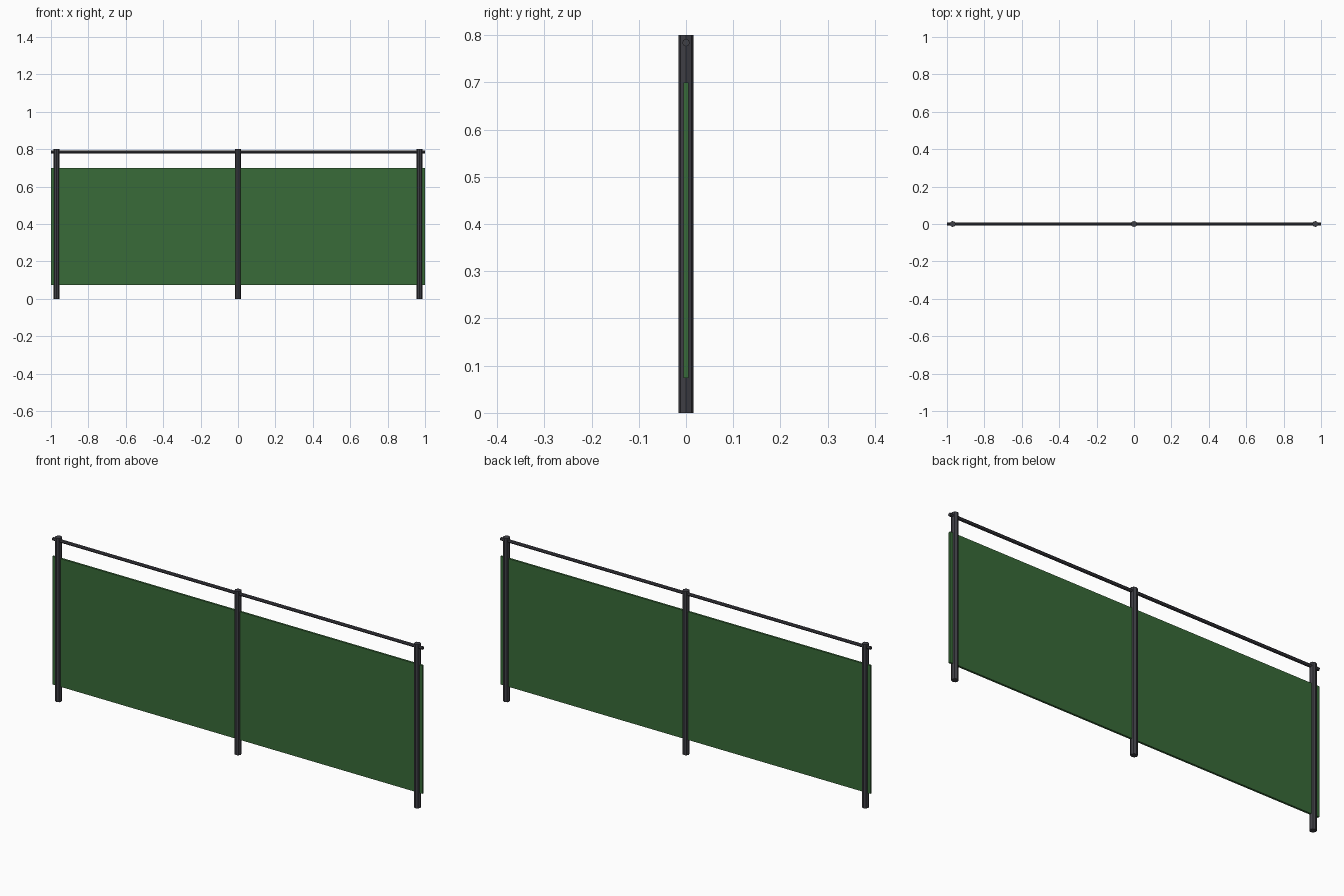
import bpy
from math import pi

cube = bpy.data.objects.get("Cube")
if cube:
    bpy.data.objects.remove(cube, do_unlink=True)


def material(name, colour):
    m = bpy.data.materials.new(name)
    m.use_nodes = True
    m.diffuse_color = colour
    bsdf = m.node_tree.nodes["Principled BSDF"]
    bsdf.inputs["Base Color"].default_value = colour
    bsdf.inputs["Roughness"].default_value = 0.7
    return m


metal = material("dark grey metal", (0.05, 0.05, 0.06, 1))
green = material("green mesh", (0.04, 0.145, 0.04, 1))


def rod(name, radius, length, location, rotation=(0, 0, 0)):
    bpy.ops.mesh.primitive_cylinder_add(
        vertices=8, radius=radius, depth=length, location=location, rotation=rotation)
    obj = bpy.context.object
    obj.name = name
    obj.data.materials.append(metal)
    return obj


# Upright posts
for side, x in (("right", -0.97), ("middle", 0), ("left", 0.97)):
    rod(side + "_post", 0.016, 0.8, (x, 0, 0.4))

# Top rail
rod("top_rail", 0.008, 2, (0, 0, 0.784), (0, pi / 2, 0))

# Infill panel
bpy.ops.mesh.primitive_cube_add(size=1, location=(0, 0, 0.387))
panel = bpy.context.object
panel.name = "infill_panel"
panel.scale = (2, 0.01, 0.626)
bpy.ops.object.transform_apply(location=False, rotation=False, scale=True)
panel.data.materials.append(green)
